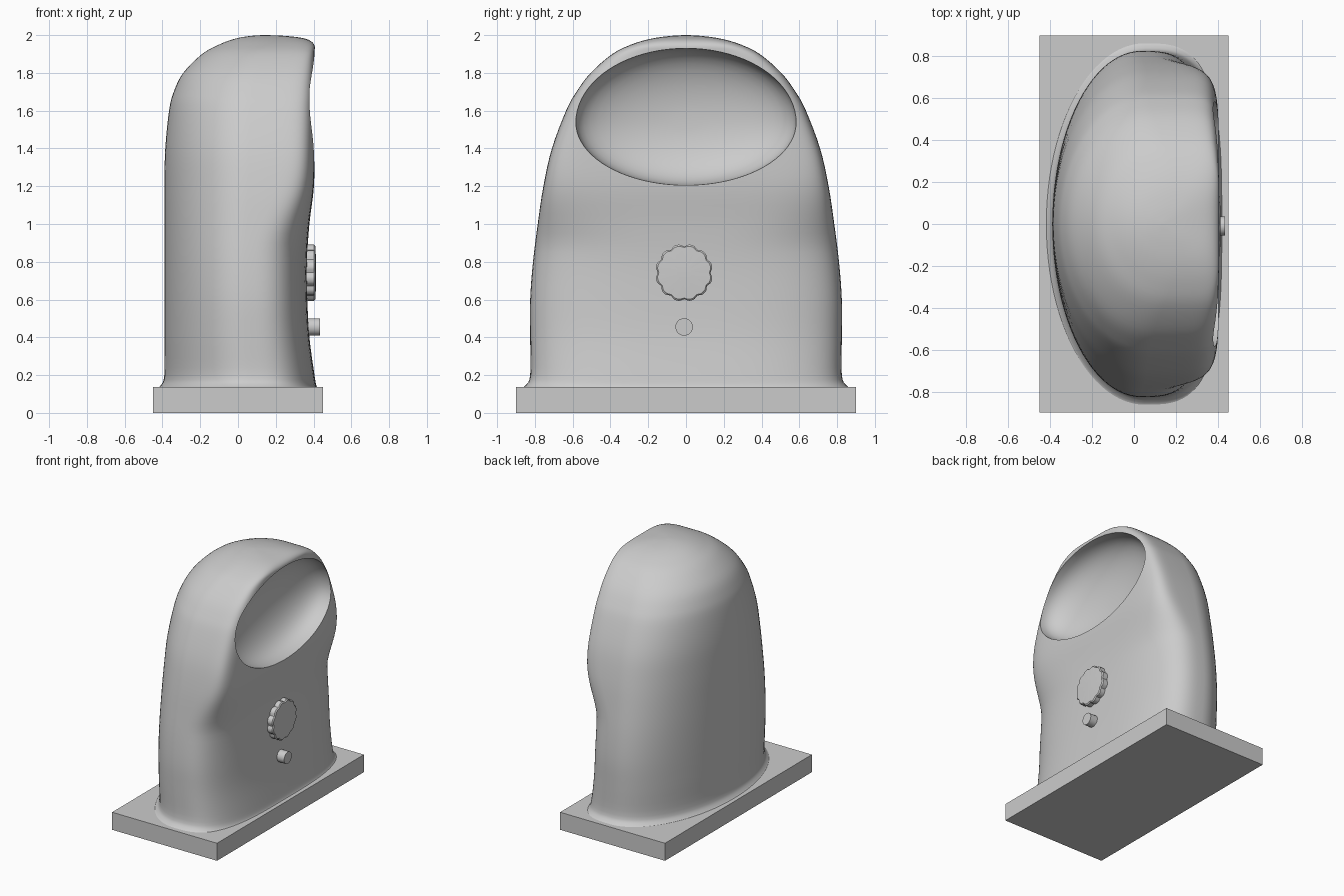
import bpy, bmesh, math
from mathutils import Vector

if "Cube" in bpy.data.objects:
    bpy.data.objects.remove(bpy.data.objects["Cube"])


def make_object(name, bm, angle=40):
    bmesh.ops.recalc_face_normals(bm, faces=bm.faces)
    me = bpy.data.meshes.new(name)
    bm.to_mesh(me)
    bm.free()
    ob = bpy.data.objects.new(name, me)
    bpy.context.collection.objects.link(ob)
    smooth(ob, angle)
    return ob


def smooth(ob, angle):
    bpy.ops.object.select_all(action='DESELECT')
    ob.select_set(True)
    bpy.context.view_layer.objects.active = ob
    bpy.ops.object.shade_smooth_by_angle(angle=math.radians(angle))


def loft(rings):
    bm = bmesh.new()
    loops = [[bm.verts.new(p) for p in r] for r in rings]
    n = len(loops[0])
    for a, b in zip(loops, loops[1:]):
        for i in range(n):
            j = (i + 1) % n
            bm.faces.new((a[i], a[j], b[j], b[i]))
    bm.faces.new(loops[0][::-1])
    bm.faces.new(loops[-1])
    return bm


def catmull(keys, steps):
    ks = [Vector(k) for k in keys]
    out = []
    for i in range(len(ks) - 1):
        p0, p1, p2, p3 = ks[max(i - 1, 0)], ks[i], ks[i + 1], ks[min(i + 2, len(ks) - 1)]
        for s in range(steps):
            t = s / steps
            out.append(0.5 * (2 * p1 + (p2 - p0) * t + (2 * p0 - 5 * p1 + 4 * p2 - p3) * t * t
                              + (3 * p1 - p0 - 3 * p2 + p3) * t ** 3))
    return out + [ks[-1]]


def spow(v, e):
    return math.copysign(abs(v) ** e, v)


# body: section stations (z, back x, front x, half width)
stations = [
    (0.13, -0.43, 0.425, 0.88), (0.145, -0.41, 0.415, 0.85), (0.20, -0.39, 0.405, 0.825),
    (0.40, -0.39, 0.378, 0.825), (0.60, -0.39, 0.367, 0.825), (0.80, -0.39, 0.365, 0.81),
    (1.00, -0.39, 0.378, 0.785), (1.20, -0.39, 0.402, 0.755), (1.40, -0.385, 0.405, 0.71),
    (1.60, -0.365, 0.405, 0.635), (1.70, -0.34, 0.405, 0.58), (1.80, -0.29, 0.405, 0.505),
    (1.90, -0.19, 0.405, 0.39), (1.95, -0.10, 0.403, 0.29), (1.98, -0.02, 0.36, 0.19),
    (1.995, 0.06, 0.26, 0.09), (2.0, 0.13, 0.15, 0.01)]


def body_ring(s, count=96):
    z, xb, xf, w = s
    t = min(max((z - 0.85) / 0.55, 0), 1)
    n = 3.2 + 4.8 * t * t * (3 - 2 * t)
    if z > 1.9:
        n = 8 - 5 * (z - 1.9) / 0.1
    mid = xb + (xf - xb) * 0.56
    ring = []
    for i in range(count):
        a = 2 * math.pi * i / count
        c, sn = math.cos(a), math.sin(a)
        if c > 0:
            ring.append((mid + (xf - mid) * c ** (2 / n), w * spow(sn, 2 / n), z))
        else:
            ring.append((mid + (mid - xb) * c, w * sn, z))
    return ring


body = make_object("body", loft([body_ring(s) for s in catmull(stations, 4)]))

# egg-shaped dish hollowed from the upper front
rings = []
for k in range(1, 24):
    th = math.pi * k / 24
    r = math.sin(th)
    x = 0.405 - 0.25 * spow(math.cos(th), 0.75)
    rings.append([(x, 0.585 * r * math.cos(a), 1.54 + (0.39 if math.sin(a) > 0 else 0.335) * r * math.sin(a))
                  for a in (2 * math.pi * i / 80 for i in range(80))])
cutter = make_object("dish_cutter", loft(rings))
cutter.hide_render = True
mod = body.modifiers.new("dish", 'BOOLEAN')
mod.operation = 'DIFFERENCE'
mod.solver = 'EXACT'
mod.object = cutter
bpy.context.view_layer.objects.active = body
bpy.ops.object.modifier_apply(modifier=mod.name)
bpy.data.objects.remove(cutter, do_unlink=True)
smooth(body, 40)

# base slab
bm = bmesh.new()
bmesh.ops.create_cube(bm, size=1)
bmesh.ops.scale(bm, vec=(0.9, 1.8, 0.136), verts=bm.verts)
bmesh.ops.translate(bm, vec=(0, 0, 0.068), verts=bm.verts)
make_object("base", bm, 30)


# scalloped knob and push button, both facing +x
def disc(x, radius, z, count, bite=0.0):
    pts = []
    for i in range(count):
        a = 2 * math.pi * i / count
        r = radius - bite * abs(math.cos(6 * a)) ** 4
        pts.append((x, -0.01 + r * math.cos(a), z + r * math.sin(a)))
    return pts


make_object("knob", loft([disc(0.345, 0.152, 0.742, 96, 0.012), disc(0.403, 0.152, 0.742, 96, 0.012),
                          disc(0.41, 0.143, 0.742, 96, 0.009), disc(0.414, 0.04, 0.742, 96)]), 30)
make_object("button", loft([disc(0.34, 0.046, 0.455, 32), disc(0.435, 0.046, 0.455, 32)]), 30)
